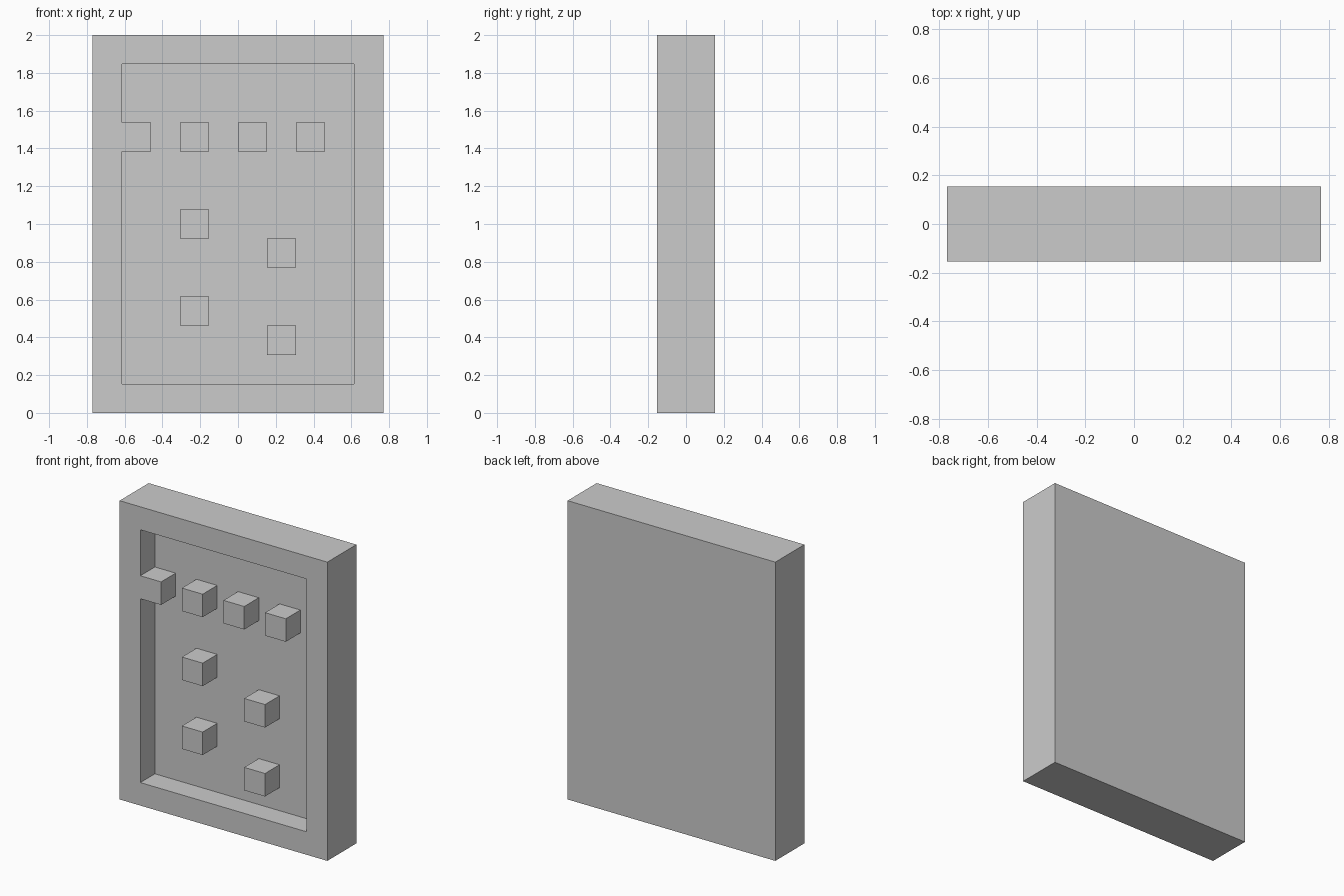
import bpy, bmesh
from mathutils import Vector, Matrix

if "Cube" in bpy.data.objects:
    bpy.data.objects.remove(bpy.data.objects["Cube"])

U = 2 / 13  # module: the panel is 10 x 2 x 13 modules


def finish(bm, name):
    bmesh.ops.recalc_face_normals(bm, faces=bm.faces)
    mesh = bpy.data.meshes.new(name)
    bm.to_mesh(mesh)
    bm.free()
    obj = bpy.data.objects.new(name, mesh)
    bpy.context.collection.objects.link(obj)
    return obj


def box(center, size):
    bm = bmesh.new()
    matrix = Matrix.Translation(Vector(center) * U) @ Matrix.Diagonal((*(Vector(size) * U), 1))
    bmesh.ops.create_cube(bm, size=1, matrix=matrix)
    return bm


# Framed panel: slab with a recess sunk one module into the front
bm = box((0, 0, 6.5), (10, 2, 13))
bm.normal_update()
front = min(bm.faces, key=lambda f: f.calc_center_median().y)
bmesh.ops.inset_region(bm, faces=[front], thickness=U, use_even_offset=True)
floor = bmesh.ops.extrude_discrete_faces(bm, faces=[front])["faces"][0]
bmesh.ops.translate(bm, verts=floor.verts, vec=(0, U, 0))
finish(bm, "framed_panel")

# Cube studs standing on the recess floor, flush with the frame (left x, bottom z)
studs = [(x, 9) for x in (-4, -2, 0, 2)] + [(-2, 6), (1, 5), (-2, 3), (1, 2)]
for i, (x, z) in enumerate(studs, 1):
    finish(box((x + 0.5, -0.5, z + 0.5), (1, 1, 1)), f"stud_{i}")
